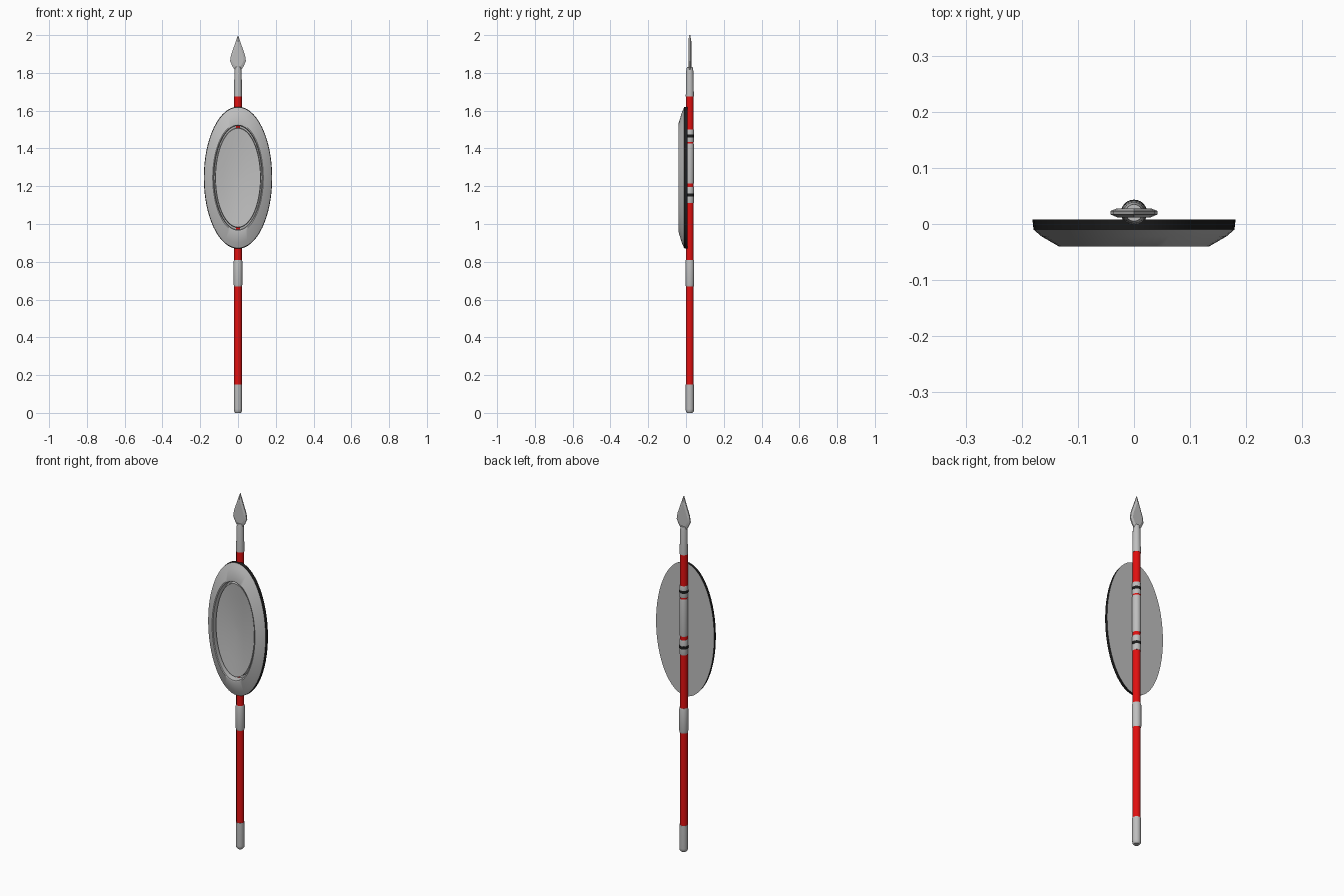
import bpy, bmesh, math
from mathutils import Vector

if "Cube" in bpy.data.objects:
    bpy.data.objects.remove(bpy.data.objects["Cube"])


def material(name, rgb):
    m = bpy.data.materials.new(name)
    m.diffuse_color = (*rgb, 1)
    m.use_nodes = True
    m.node_tree.nodes["Principled BSDF"].inputs["Base Color"].default_value = m.diffuse_color
    return m


STEEL = material("steel grey", (0.52, 0.52, 0.52))
RED = material("red", (0.76, 0.005, 0.005))
BLACK = material("black", (0.012, 0.012, 0.012))
AXIS_Y = 0.02      # spear axis sits just behind the shield


def finish(name, bm, mats, angle=35):
    bmesh.ops.recalc_face_normals(bm, faces=bm.faces[:])
    me = bpy.data.meshes.new(name)
    bm.to_mesh(me)
    bm.free()
    ob = bpy.data.objects.new(name, me)
    bpy.context.collection.objects.link(ob)
    for m in mats:
        me.materials.append(m)
    bpy.ops.object.select_all(action='DESELECT')
    ob.select_set(True)
    bpy.context.view_layer.objects.active = ob
    bpy.ops.object.shade_smooth_by_angle(angle=math.radians(angle))
    return ob


def skin(bm, rings):
    """Join closed vertex rings, returning the faces of each band."""
    bands = []
    for a, b in zip(rings, rings[1:]):
        n = len(a)
        bands.append([bm.faces.new((a[i], a[(i + 1) % n], b[(i + 1) % n], b[i]))
                      for i in range(n)])
    bm.faces.new(rings[0])
    bm.faces.new(rings[-1])
    return bands


def turned(name, profile, mat, sides=24):
    """Solid of revolution about the spear axis from (radius, z) points."""
    bm = bmesh.new()
    angles = [2 * math.pi * i / sides for i in range(sides)]
    rings = [[bm.verts.new((r * math.cos(t), AXIS_Y + r * math.sin(t), z))
              for t in angles] for r, z in profile]
    skin(bm, rings)
    return finish(name, bm, [mat])


# Spear shaft and metal fittings
turned("shaft", [(0.0205, 0.02), (0.0205, 1.70)], RED)
turned("butt_cap", [(0.015, 0), (0.021, 0.008), (0.022, 0.02), (0.022, 0.15)], STEEL)
turned("lower_grip", [(0.021, 0.67), (0.0235, 0.68), (0.0235, 0.80), (0.021, 0.81)], STEEL)
turned("spear_socket", [(0.0215, 1.675), (0.019, 1.81), (0.015, 1.832)], STEEL)
turned("hand_grip", [(0.021, 1.215), (0.0225, 1.225), (0.0225, 1.415), (0.021, 1.425)], STEEL)
for label, z0, z1 in (("upper", 1.433, 1.50), ("lower", 1.11, 1.195)):
    mid = (z0 + z1) / 2
    turned(label + "_strap", [(0.021, z0), (0.0225, z0 + 0.006),
                              (0.0225, z1 - 0.006), (0.021, z1)], STEEL)
    turned(label + "_strap_line", [(0.0232, mid - 0.008), (0.0232, mid + 0.008)], BLACK)

# Spear blade: flat leaf with bevelled edges
half = [(0.016, 1.815), (0.028, 1.832), (0.042, 1.862), (0.037, 1.895)]
outline = half + [(0, 2.0)] + [(-x, z) for x, z in reversed(half)]
bm = bmesh.new()
skin(bm, [[bm.verts.new((x * s, AXIS_Y + y, 1.88 + (z - 1.88) * s)) for x, z in outline]
          for s, y in ((0.72, -0.008), (1, -0.003), (1, 0.003), (0.72, 0.008))])
finish("spear_blade", bm, [STEEL], 15)

# Oval shield: back, black rim, sloped border, groove, shallow dished centre
CZ, SEG = 1.245, 64
profile = [  # half width, half height, y
    (0.181, 0.376, 0.008), (0.179, 0.373, -0.010), (0.165, 0.345, -0.022),
    (0.134, 0.286, -0.040), (0.129, 0.278, -0.038), (0.126, 0.275, 0.002),
    (0.121, 0.265, 0.002), (0.119, 0.262, -0.026), (0.080, 0.18, -0.018),
    (0.040, 0.09, -0.012), (0.006, 0.012, -0.010)]
bm = bmesh.new()
rings = [[bm.verts.new((a * math.cos(2 * math.pi * i / SEG), y,
                        CZ + b * math.sin(2 * math.pi * i / SEG))) for i in range(SEG)]
         for a, b, y in profile]
for f in skin(bm, rings)[0]:
    f.material_index = 1
finish("shield", bm, [STEEL, BLACK])
